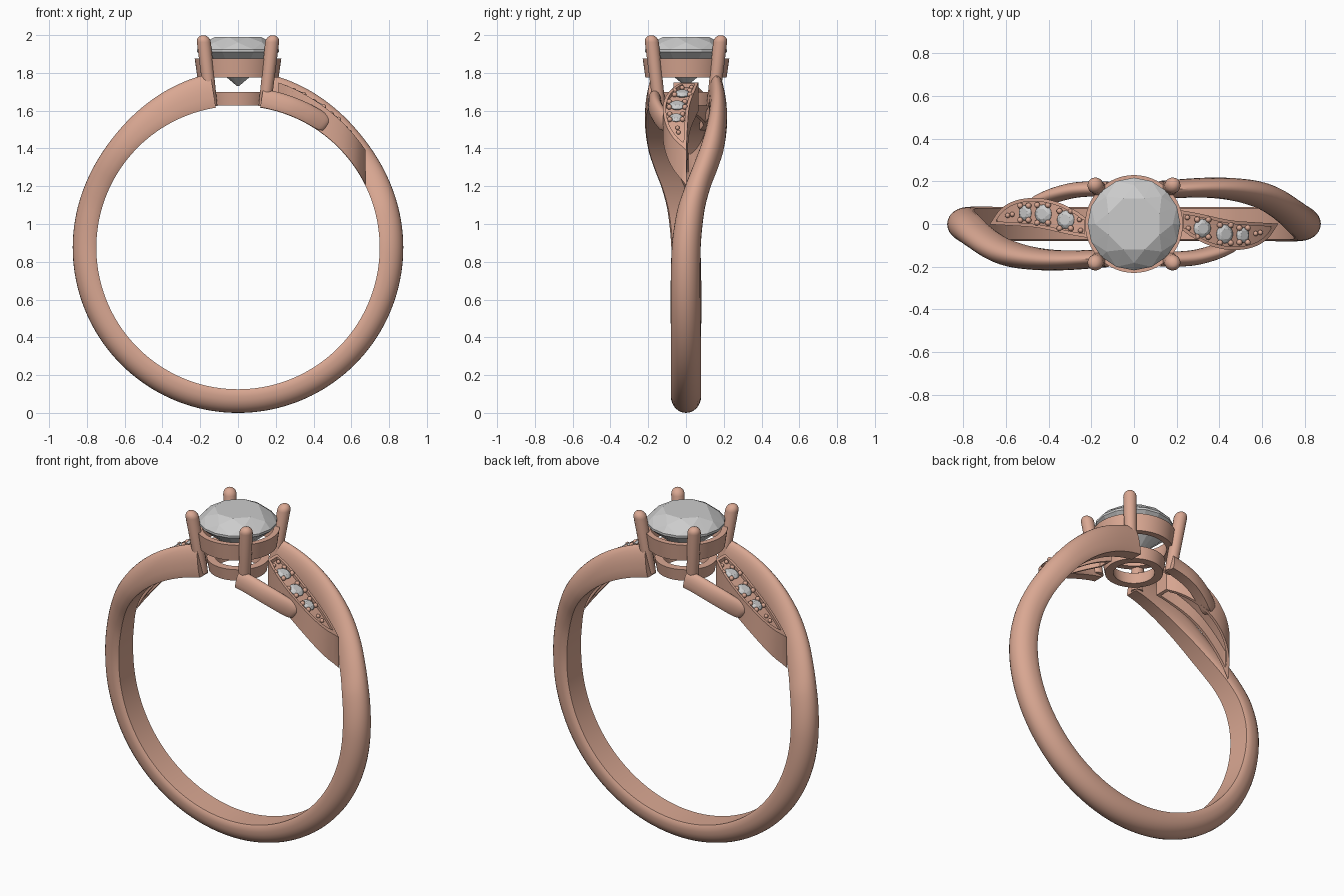
import bpy, bmesh, math
from mathutils import Matrix, Vector

if "Cube" in bpy.data.objects:
    bpy.data.objects.remove(bpy.data.objects["Cube"])

CZ = 0.875  # height of the finger-hole centre
gold = bpy.data.materials.new("rose_metal")
gold.diffuse_color = (0.70, 0.39, 0.29, 1)
gold.use_nodes = True
gold.node_tree.nodes["Principled BSDF"].inputs["Base Color"].default_value = gold.diffuse_color
SPIN = Matrix.Rotation(math.pi, 4, 'Z')


def finish(bm, name, metal=True, smooth=True, twin=False):
    bmesh.ops.recalc_face_normals(bm, faces=bm.faces)
    me = bpy.data.meshes.new(name)
    bm.to_mesh(me)
    bm.free()
    ob = bpy.data.objects.new(name, me)
    bpy.context.collection.objects.link(ob)
    if metal:
        me.materials.append(gold)
    if smooth:
        bpy.ops.object.select_all(action='DESELECT')
        ob.select_set(True)
        bpy.context.view_layer.objects.active = ob
        bpy.ops.object.shade_smooth_by_angle(angle=math.radians(35))
    if twin:  # half-turn copy for the other shoulder
        me2 = me.copy()
        me2.transform(SPIN)
        bpy.context.collection.objects.link(bpy.data.objects.new(name + "_left", me2))
    return ob


def spline(keys, t):
    """Smooth interpolation of key rows (first column is the parameter)."""
    n = len(keys)
    i = max(k for k in range(n - 1) if keys[k][0] <= t + 1e-9)

    def slope(k, c):
        a, b = keys[max(k - 1, 0)], keys[min(k + 1, n - 1)]
        return (b[c] - a[c]) / (b[0] - a[0])
    h = keys[i + 1][0] - keys[i][0]
    s = (t - keys[i][0]) / h
    return [(2*s**3 - 3*s*s + 1) * keys[i][c] + (s**3 - 2*s*s + s) * h * slope(i, c)
            + (3*s*s - 2*s**3) * keys[i + 1][c] + (s**3 - s*s) * h * slope(i + 1, c)
            for c in range(1, len(keys[0]))]


# D-shaped section: (across, height) in unit size
SECTION = [(-0.9, 0), (0.9, 0), (1, 0.12)] + [
    (math.cos(math.pi * k / 14), 0.3 + 0.7 * math.sin(math.pi * k / 14)) for k in range(15)] + [(-1, 0.12)]


def loft(bm, loops):
    rows = [[bm.verts.new(p) for p in lp] for lp in loops]
    n = len(rows[0])
    for a, b in zip(rows, rows[1:]):
        for j in range(n):
            bm.faces.new((a[j], a[(j + 1) % n], b[(j + 1) % n], b[j]))
    return rows


def sweep(name, stations, twin=False):
    """stations: (angle from top, y, half width, inner radius, outer radius)"""
    bm = bmesh.new()
    loops = []
    for deg, y, w, r0, r1 in stations:
        t = math.radians(deg)
        loops.append([((r0 + (r1 - r0) * b) * math.sin(t), y + w * a,
                       CZ + (r0 + (r1 - r0) * b) * math.cos(t)) for a, b in SECTION])
    rows = loft(bm, loops)
    bm.faces.new(rows[0])
    bm.faces.new(rows[-1])
    return finish(bm, name, twin=twin)


# Bypass shank: right arm swings to the back, left arm to the front
half = [(9, .160, .042, .75, .935), (24, .170, .046, .75, .915), (36, .163, .052, .75, .897),
        (48, .138, .060, .75, .882), (57, .103, .064, .75, .877), (66, .061, .066, .75, .875),
        (76, .024, .072, .75, .875), (92, 0, .077, .75, .875), (135, 0, .08, .75, .875),
        (180, 0, .08, .75, .875)]
right = [[9 + 171 * k / 72] + spline(half, 9 + 171 * k / 72) for k in range(73)]
left = [[360 - s[0], -s[1]] + s[2:] for s in reversed(right[:-1])]
sweep("shank", right + left)

# Short side straps with rounded ends
strap = [(9, -.165, .034, .752, .85), (20, -.160, .036, .752, .85), (28, -.137, .036, .752, .85),
         (34, -.108, .034, .755, .848), (36, -.098, .027, .768, .838), (36.8, -.094, .01, .79, .82)]
sweep("side_strap", [[9 + 27.8 * k / 30] + spline(strap, 9 + 27.79 * k / 30) for k in range(31)], True)


# Leaf shoulders: outline in plan, top and underside follow the finger curve
X0, X1 = 0.215, 0.675
OUTER = [(X0, -.02), (.27, -.06), (.36, -.103), (.46, -.122), (.56, -.108), (.63, -.065), (X1, 0)]
INNER = [(X0, .065), (.30, .05), (.45, .018), (.57, .008), (X1, .002)]


def arc_z(x, r):
    return CZ + math.sqrt(r * r - x * x)


def leaf_top(x):
    return arc_z(x, 0.90 - 0.05 * (x - X0) / (X1 - X0))


N = 28
xs = [X0 + (X1 - X0) * k / N for k in range(N + 1)]
outline = [(x, spline(OUTER, x)[0]) for x in xs] + [(x, spline(INNER, x)[0]) for x in reversed(xs)]
mid = Vector((0.42, -0.035))
inset = []
for k, p in enumerate(outline):
    q0, q1 = Vector(outline[k - 1]), Vector(outline[(k + 1) % len(outline)])
    d = (q1 - q0).normalized()
    x = min(max(p[0] - 0.016 * d.y, X0 + .012), X1 - .03)
    lo, hi = spline(OUTER, x)[0] + .012, spline(INNER, x)[0] - .012
    y = p[1] + 0.016 * d.x
    inset.append((x, min(max(y, min(lo, hi)), max(lo, hi))))

bm = bmesh.new()   # wall
rows = loft(bm, [[(x, y, arc_z(x, .752)) for x, y in outline], [(x, y, leaf_top(x)) for x, y in outline],
                 [(x, y, leaf_top(x)) for x, y in inset], [(x, y, arc_z(x, .752)) for x, y in inset]])
n = len(outline)
for j in range(n):
    bm.faces.new((rows[3][j], rows[3][(j + 1) % n], rows[0][(j + 1) % n], rows[0][j]))
finish(bm, "leaf_wall", twin=True)

bm = bmesh.new()   # recessed plate that holds the small stones
loops = []
for x in xs[:-2]:
    a, b, z = spline(OUTER, x)[0] + .006, spline(INNER, x)[0] - .006, leaf_top(x)
    loops.append([(x, a, z - .02), (x, b, z - .02), (x, b, z - .07), (x, a, z - .07)])
rows = loft(bm, loops)
bm.faces.new(rows[0])
bm.faces.new(rows[-1])
finish(bm, "leaf_plate", twin=True)


def gem(name, radius, mat, twin=False):
    """Round brilliant with the girdle at local z = 0."""
    bm = bmesh.new()
    for r, z, n, off in ((.60, .34, 8, 0), (.84, .2, 8, .5), (1, .03, 16, 0), (1, -.03, 16, 0), (.03, -.86, 8, 0)):
        for k in range(n):
            a = 2 * math.pi * (k + off) / n + math.pi / 8
            bm.verts.new((radius * r * math.cos(a), radius * r * math.sin(a), radius * z))
    bmesh.ops.convex_hull(bm, input=bm.verts)
    bmesh.ops.dissolve_limit(bm, angle_limit=.01, verts=bm.verts, edges=bm.edges)
    bmesh.ops.transform(bm, matrix=mat, verts=bm.verts)
    return finish(bm, name, metal=False, smooth=False, twin=twin)


# Small stones and their bead grips
beads = bmesh.new()
for i, (x, y, r) in enumerate(((.32, -.02, .043), (.425, -.047, .044), (.51, -.052, .036))):
    tilt = Matrix.Rotation(math.asin(x / .875), 4, 'Y')
    m = Matrix.Translation((x, y, leaf_top(x) - .014)) @ tilt
    gem("small_stone_%d" % (i + 1), r, m, True)
    for a in (55, 125, 235, 305):
        p = m @ Vector((1.15 * r * math.cos(math.radians(a)), 1.15 * r * math.sin(math.radians(a)), .006))
        bmesh.ops.create_uvsphere(beads, u_segments=10, v_segments=6, radius=.014, matrix=Matrix.Translation(p))
for x, y in ((.25, .03), (.255, -.02), (.57, -.045), (.592, -.04)):
    bmesh.ops.create_uvsphere(beads, u_segments=10, v_segments=6, radius=.012,
                              matrix=Matrix.Translation((x, y, leaf_top(x) - .012)))
finish(beads, "bead_grips", twin=True)

# Centre stone
gem("centre_stone", .217, Matrix.Translation((0, 0, 1.917)))


# Setting rings: lathed rectangular profiles
def lathe(name, profile):
    bm = bmesh.new()
    loops = [[(r * math.cos(2 * math.pi * k / 64), r * math.sin(2 * math.pi * k / 64), z)
              for k in range(64)] for r, z in profile]
    loft(bm, loops + [loops[0]])
    bmesh.ops.remove_doubles(bm, verts=bm.verts, dist=1e-5)
    finish(bm, name)


lathe("upper_setting_ring", [(.215, 1.775), (.229, 1.875), (.195, 1.875), (.178, 1.775)])
lathe("lower_setting_ring", [(.160, 1.628), (.172, 1.70), (.125, 1.70), (.113, 1.628)])

# Four leaning prongs with domed tips
for name, sx, sy in (("front_left", -1, -1), ("front_right", 1, -1), ("back_left", -1, 1), ("back_right", 1, 1)):
    bm = bmesh.new()
    prof = [(0, .033), (.9, .037)] + [(.9 + .1 * math.sin(k * math.pi / 12), .037 * math.cos(k * math.pi / 12))
                                      for k in range(1, 6)]
    loops = []
    for t, r in prof:
        c = .142 + .043 * t
        loops.append([(sx * c + r * math.cos(k * math.pi / 10), sy * c + r * math.sin(k * math.pi / 10),
                       1.625 + .375 * t) for k in range(20)])
    rows = loft(bm, loops)
    bm.faces.new(rows[0])
    bm.faces.new(rows[-1])
    finish(bm, name + "_prong")
